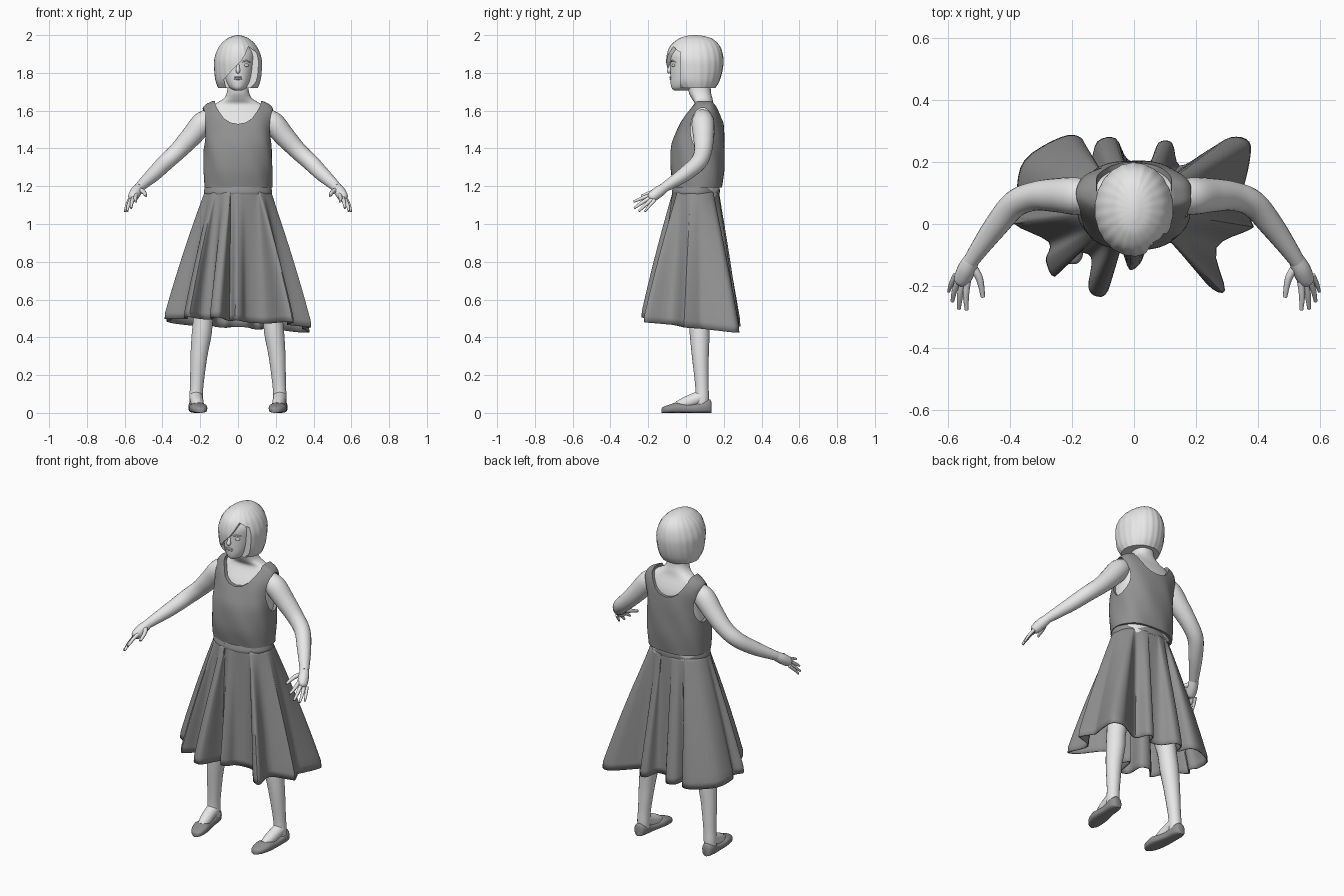
import bpy
import bmesh
from math import sin, cos, pi, atan2
from mathutils import Vector

default = bpy.data.objects.get("Cube")
if default:
    bpy.data.objects.remove(default, do_unlink=True)


def make_material(name, value):
    mat = bpy.data.materials.new(name)
    mat.use_nodes = True
    colour = (value, value, value, 1.0)
    mat.diffuse_color = colour
    mat.node_tree.nodes["Principled BSDF"].inputs["Base Color"].default_value = colour
    return mat


PALE = make_material("pale_grey", 0.8)
CLOTH = make_material("cloth_grey", 0.28)


def smooth(keys, steps):
    """Smooth curve through tuples of any length."""
    keys = [Vector(k) for k in keys]
    out = []
    for i in range(len(keys) - 1):
        a, b = keys[i], keys[i + 1]
        ta = (b - keys[max(i - 1, 0)]) / 2
        tb = (keys[min(i + 2, len(keys) - 1)] - a) / 2
        for s in range(steps):
            t = s / steps
            u = 1 - t
            out.append(a * (u * u * (1 + 2 * t)) + b * (t * t * (3 - 2 * t))
                       + ta * (t * u * u) - tb * (t * t * u))
    return out + [keys[-1]]


def finish(name, bm, mat, angle=50):
    bmesh.ops.recalc_face_normals(bm, faces=bm.faces)
    mesh = bpy.data.meshes.new(name)
    bm.to_mesh(mesh)
    bm.free()
    mesh.materials.append(mat)
    obj = bpy.data.objects.new(name, mesh)
    bpy.context.collection.objects.link(obj)
    shade(obj, angle)
    return obj


def shade(obj, angle):
    bpy.ops.object.select_all(action='DESELECT')
    obj.select_set(True)
    bpy.context.view_layer.objects.active = obj
    bpy.ops.object.shade_smooth_by_angle(angle=angle * pi / 180)


def loft(name, rings, mat, caps=True):
    bm = bmesh.new()
    rows = [[bm.verts.new(p) for p in ring] for ring in rings]
    n = len(rows[0])
    for a, b in zip(rows, rows[1:]):
        for i in range(n):
            j = (i + 1) % n
            bm.faces.new((a[i], a[j], b[j], b[i]))
    if caps:
        bm.faces.new(rows[0])
        bm.faces.new(rows[-1])
    return finish(name, bm, mat)


def stack(name, levels, mat, steps=4, n=64, power=1.0, folds=0, depth=0.0, lean=0, grow=0.0):
    """Loft of upright levels: height, half width, front y, back y."""
    rings = []
    for z, w, front, back in smooth(levels, steps):
        mid, half, ring = (front + back) / 2, (back - front) / 2 + grow, []
        for i in range(n):
            a = 2 * pi * i / n
            k = 1 + depth * sin(folds * a + lean * z)
            c, s = cos(a), sin(a)
            ring.append(((w + grow) * k * abs(c) ** power * (1 if c > 0 else -1),
                         mid + half * k * abs(s) ** power * (1 if s > 0 else -1), z))
        rings.append(ring)
    return loft(name, rings, mat)


def tube(name, path, side, mat, n=20, steps=5):
    """Round limb along points of x, y, z, radius."""
    pts = smooth(path, steps)
    centres = [Vector((p[0] * side, p[1], p[2])) for p in pts]
    rings, turn, last = [], None, None
    for i, c in enumerate(centres):
        t = (centres[min(i + 1, len(pts) - 1)] - centres[max(i - 1, 0)]).normalized()
        turn = last.rotation_difference(t) @ turn if last else t.to_track_quat('Z', 'Y')
        last = t
        rings.append([c + turn @ Vector((cos(2 * pi * k / n), sin(2 * pi * k / n), 0)) * pts[i][3]
                      for k in range(n)])
    return loft(name, rings, mat)


def ball(name, centre, size, mat):
    bm = bmesh.new()
    bmesh.ops.create_uvsphere(bm, u_segments=20, v_segments=12, radius=1)
    bmesh.ops.scale(bm, vec=size, verts=bm.verts)
    bmesh.ops.translate(bm, vec=centre, verts=bm.verts)
    return finish(name, bm, mat)


def cut(obj, cutter):
    mod = obj.modifiers.new("cut", 'BOOLEAN')
    mod.operation = 'DIFFERENCE'
    mod.solver = 'EXACT'
    mod.object = cutter
    bpy.context.view_layer.objects.active = obj
    bpy.ops.object.modifier_apply(modifier=mod.name)
    bpy.data.objects.remove(cutter, do_unlink=True)


def prism(outline, y0, y1):
    return loft("cutter", [[(x, y, z) for x, z in outline] for y in (y0, y1)], CLOTH)


# Torso with shoulders and neck
body = [(1.0, .15, -.04, .16), (1.18, .165, -.05, .175), (1.28, .167, -.068, .187),
        (1.4, .165, -.062, .19), (1.48, .165, -.035, .187), (1.55, .175, -.002, .178),
        (1.59, .175, .024, .165), (1.62, .155, .042, .152), (1.64, .115, .045, .145),
        (1.665, .075, .03, .14), (1.7, .058, .014, .132), (1.76, .054, .01, .13)]
stack("torso", body, PALE, power=.85)

# Sleeveless top: puffed shell with scoop neck and armholes cut out
shell = [(z + .012, w, f, b) for z, w, f, b in body[1:9]]
top = stack("sleeveless_top", shell, CLOTH, steps=6, n=96, power=.85,
            folds=7, depth=.012, lean=22, grow=.015)
half_scoop = [(0, 1.53), (.04, 1.537), (.075, 1.56), (.1, 1.595), (.12, 1.63), (.13, 1.8)]
scoop = [(-x, z) for x, z in reversed(half_scoop[1:])] + half_scoop
cut(top, prism(scoop, -.3, .4))
for side in (1, -1):
    hole = [[(side * x, .088 + .064 * cos(i * pi / 16), 1.5 + .115 * sin(i * pi / 16))
             for i in range(32)] for x in (.14, .4)]
    cut(top, loft("cutter", hole, CLOTH))
shade(top, 40)

# Skirt: oval waist blending into a deeply folded hem
hem = [(.35, .08), (.38, .2), (.38, .27), (.32, .285), (.24, .24), (.15, .19), (.125, .265),
       (.08, .265), (.05, .2), (-.02, .21), (-.06, .28), (-.12, .27), (-.145, .2), (-.17, .28),
       (-.24, .285), (-.36, .21), (-.385, .1), (-.36, .05), (-.395, 0), (-.28, -.06),
       (-.29, -.12), (-.26, -.175), (-.2, -.1), (-.14, -.11), (-.15, -.21), (-.12, -.24),
       (-.085, -.22), (-.045, -.09), (-.015, -.15), (.02, -.13), (.05, -.08), (.15, -.07),
       (.24, -.2), (.3, -.22), (.27, -.08), (.38, -.02), (.39, .0)]
turns = sorted(atan2((y - .05) * 1.4, x) % (2 * pi) for x, y in hem)
keys = [(x, y, a) for (x, y), a in zip(hem, turns)]
keys.append((*hem[0], turns[0] + 2 * pi))
columns = smooth(keys, 4)[:-1]
rows = []
for r in range(21):
    t = r / 20
    f = t * (1.15 - .15 * t)
    if r == 20:
        f -= .03
    ring = []
    for x, y, a in columns:
        waist = Vector((.172 * cos(a), .052 + .122 * sin(a)))
        p = waist.lerp(Vector((x, y)), f)
        low = .475 - .06 * x - .1 * y
        ring.append((p.x, p.y, 1.185 + (low - 1.185) * t))
    rows.append(ring)
skirt = loft("skirt", rows, CLOTH, caps=False)
skirt.modifiers.new("thickness", 'SOLIDIFY').thickness = .006
stack("waistband", [(1.155, .178, -.072, .176), (1.17, .181, -.075, .179),
                    (1.195, .176, -.068, .178)], CLOTH)

# Head and facial features
stack("head", [(1.706, .02, -.06, .02), (1.72, .043, -.076, .05), (1.75, .064, -.082, .09),
               (1.79, .08, -.083, .13), (1.84, .09, -.083, .15), (1.9, .093, -.083, .16),
               (1.95, .07, -.055, .14)], PALE)
tube("nose", [(0, -.076, 1.85, .006), (0, -.084, 1.828, .009), (0, -.089, 1.81, .012),
              (0, -.084, 1.8, .007)], 1, PALE)
for name, z in (("upper_lip", 1.777), ("lower_lip", 1.768)):
    ball(name, (0, -.08, z), (.022, .008, .005), PALE)
for side, word in ((1, "left"), (-1, "right")):
    ball(word + "_eye", (.042 * side, -.065, 1.84), (.016, .011, .008), PALE)
    tube(word + "_brow", [(.022, -.079, 1.858, .003), (.045, -.073, 1.864, .004),
                          (.066, -.055, 1.857, .002)], side, PALE, n=8)

# Bobbed hair, swept across the face from a side parting
hair = stack("bobbed_hair", [(1.72, .105, -.05, .155), (1.76, .119, -.085, .178),
                             (1.82, .126, -.1, .194), (1.88, .124, -.103, .197),
                             (1.94, .1, -.085, .18), (1.98, .06, -.04, .14),
                             (1.996, .022, .005, .088), (2.0, .003, .04, .05)],
             PALE, steps=5, n=132, folds=22, depth=.007, lean=9)
cut(hair, prism([(-.055, 1.69), (-.075, 1.765), (-.035, 1.81), (.015, 1.86), (.04, 1.9),
                 (.055, 1.94), (.075, 1.925), (.11, 1.9), (.2, 1.88), (.2, 1.69)], -.3, -.03))
shade(hair, 40)

# Arms, hands, legs and shoes
fingers = {
    "index": [(.538, -.185, 1.155, .011), (.543, -.23, 1.138, .01), (.541, -.278, 1.118, .006)],
    "middle": [(.552, -.185, 1.143, .011), (.562, -.23, 1.115, .01), (.566, -.274, 1.084, .006)],
    "ring": [(.566, -.178, 1.132, .011), (.58, -.215, 1.1, .009), (.587, -.25, 1.068, .006)],
    "little": [(.576, -.165, 1.127, .01), (.59, -.193, 1.097, .008), (.599, -.218, 1.066, .005)],
    "thumb": [(.525, -.135, 1.18, .014), (.5, -.175, 1.17, .012), (.488, -.236, 1.148, .007)]}
for side, word in ((1, "left"), (-1, "right")):
    tube(word + "_arm", [(.13, .09, 1.57, .045), (.185, .09, 1.535, .06), (.25, .093, 1.46, .055),
                         (.32, .09, 1.385, .047), (.385, .065, 1.325, .044),
                         (.445, -.005, 1.265, .039), (.5, -.08, 1.215, .03),
                         (.527, -.12, 1.19, .025)], side, PALE)
    palm = [(.523, -.112, 1.193, .025), (.54, -.145, 1.17, .03), (.556, -.18, 1.143, .027),
            (.561, -.192, 1.133, .015)]
    tube(word + "_palm", palm, side, PALE)
    for digit, path in fingers.items():
        tube(f"{word}_{digit}_finger", path, side, PALE, n=10)
    tube(word + "_leg", [(.085, .06, 1.05, .08), (.1, .058, .95, .095), (.135, .055, .75, .08),
                         (.178, .065, .54, .055), (.192, .072, .42, .053), (.207, .076, .3, .045),
                         (.218, .084, .15, .036), (.222, .086, .08, .036),
                         (.222, .086, .03, .034)], side, PALE)
    tube(word + "_foot", [(.222, .085, .085, .036), (.219, .04, .068, .035),
                          (.214, -.005, .05, .033), (.208, -.05, .032, .025)], side, PALE)
    shoe = []
    for y, x, w, h in smooth([(.136, .227, .014, .05), (.128, .226, .028, .07),
                              (.1, .225, .037, .068), (.05, .222, .037, .05),
                              (0, .217, .042, .048), (-.05, .21, .047, .054),
                              (-.1, .203, .038, .04), (-.123, .199, .022, .03),
                              (-.13, .198, .008, .02)], 4):
        ring = []
        for i in range(24):
            c, s = cos(i * pi / 12), sin(i * pi / 12)
            flat = abs(s) ** (.4 if s < 0 else .8) * (1 if s > 0 else -1)
            ring.append((side * (x + w * c), y, h * (.5 + .5 * flat)))
        shoe.append(ring)
    loft(word + "_shoe", shoe, CLOTH)
